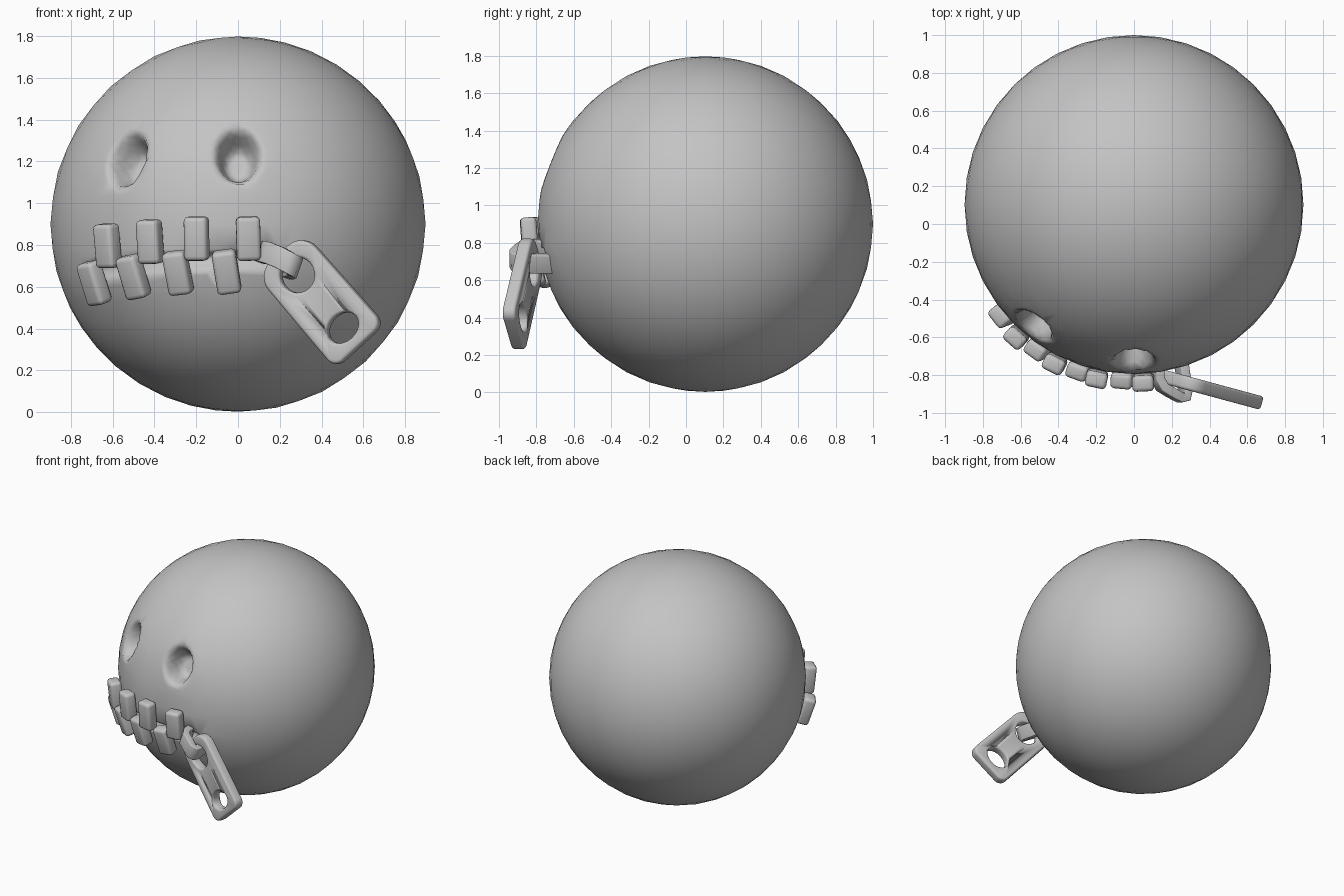
import bpy, bmesh, math
from mathutils import Vector, Matrix

if "Cube" in bpy.data.objects:
    bpy.data.objects.remove(bpy.data.objects["Cube"])

CENTRE = Vector((0, 0.103, 0.9))
R = 0.897

grey = bpy.data.materials.new("grey")
grey.diffuse_color = (0.55, 0.55, 0.55, 1)
grey.use_nodes = True
grey.node_tree.nodes["Principled BSDF"].inputs["Base Color"].default_value = grey.diffuse_color


def finish(name, bm, bevel=0.0, segments=3, angle=40):
    """Turn a bmesh into a smooth, optionally bevelled object."""
    bmesh.ops.recalc_face_normals(bm, faces=bm.faces[:])
    mesh = bpy.data.meshes.new(name)
    bm.to_mesh(mesh)
    bm.free()
    mesh.materials.append(grey)
    mesh.shade_smooth()
    ob = bpy.data.objects.new(name, mesh)
    bpy.context.collection.objects.link(ob)
    if bevel:
        mod = ob.modifiers.new("rounded_edges", 'BEVEL')
        mod.width = bevel
        mod.segments = segments
        mod.limit_method = 'ANGLE'
        mod.angle_limit = math.radians(angle)
    return ob


def surface_frame(x, z, up):
    """Outward normal, side and up vectors on the head at a front position."""
    dx, dz = x - CENTRE.x, z - CENTRE.z
    n = Vector((dx, -math.sqrt(R * R - dx * dx - dz * dz), dz)).normalized()
    u = Vector(up)
    u = (u - n * u.dot(n)).normalized()
    return n, u.cross(n), u


def smoothstep(a, b, t):
    t = min(max((t - a) / (b - a), 0), 1)
    return t * t * (3 - 2 * t)


# Head: a ball, refined around the face, with eye sockets and a mouth groove
eyes = [surface_frame(-0.535, 1.21, (0.06, 0, 1)), surface_frame(0.0, 1.23, (0, 0, 1))]


def mouth_z(x):
    return 0.73 - 0.09 * (x - 0.1) ** 2


def in_face(p):
    if p.y > 0:
        return False
    near_mouth = -0.8 < p.x < 0.32 and abs(p.z + CENTRE.z - mouth_z(p.x)) < 0.1
    return near_mouth or any((p - e[0] * R).length < 0.21 for e in eyes)


bm = bmesh.new()
bmesh.ops.create_icosphere(bm, subdivisions=4, radius=R)
edges = [e for e in bm.edges if in_face((e.verts[0].co + e.verts[1].co) / 2)]
bmesh.ops.subdivide_edges(bm, edges=edges, cuts=4, use_grid_fill=True)
bmesh.ops.triangulate(bm, faces=bm.faces[:])
for v in bm.verts:
    p = v.co.normalized() * R
    move = Vector((0, 0, 0))
    for n, side, up in eyes:
        if p.dot(n) > 0:
            r = math.hypot(p.dot(side) / 0.105, p.dot(up) / 0.135)
            move -= n * 0.16 * (1 - smoothstep(0.45, 1.12, r))
    if p.y < 0:
        end = smoothstep(-0.75, -0.68, p.x) * (1 - smoothstep(0.15, 0.22, p.x))
        gap = abs(p.z + CENTRE.z - mouth_z(p.x))
        move -= p.normalized() * 0.06 * end * (1 - smoothstep(0.01, 0.045, gap))
    v.co = p + move + CENTRE
finish("head", bm)

# Zip teeth: rounded blocks lying on the head (x, z, sideways lean)
teeth = {
    "upper_tooth": [(-0.63, 0.795, -0.02), (-0.425, 0.815, -0.03),
                    (-0.20, 0.83, 0.0), (0.05, 0.83, -0.03)],
    "lower_tooth": [(-0.695, 0.615, -0.16), (-0.505, 0.645, -0.20),
                    (-0.29, 0.665, -0.12), (-0.055, 0.67, -0.14)],
}
for name, row in teeth.items():
    for x, z, lean in row:
        n, side, up = surface_frame(x * 0.94, 0.9 + (z - 0.9) * 0.94, (lean, 0, 1))
        rot = Matrix((side, up, n)).transposed().to_4x4()
        bm = bmesh.new()
        bmesh.ops.create_cube(bm, size=1, matrix=Matrix.Translation(CENTRE + n * 0.945)
                              @ rot @ Matrix.Diagonal((0.115, 0.21, 0.085, 1)))
        finish(name, bm, 0.022)

# Pull tab: rounded plate with two oval holes, facing slightly sideways
turn = math.atan(0.27)
flat_x = Vector((math.cos(turn), -math.sin(turn), 0))
tab_n = Vector((-math.sin(turn), -math.cos(turn), 0))
along = (flat_x * 0.67 + Vector((0, 0, -0.75))).normalized()
across = tab_n.cross(along).normalized()
TAB = Vector((0.393, -0.872, 0.537))


def tab_outline():
    """Rounded rectangle, narrower at the upper end."""
    pts = []
    for sx, sy, start in ((1, 1, 0), (-1, 1, 90), (-1, -1, 180), (1, -1, 270)):
        rad = 0.055 if sx > 0 else 0.095
        half = 0.16 if sx > 0 else 0.155
        for i in range(7):
            a = math.radians(start + 15 * i)
            pts.append((sx * (0.297 - rad) + rad * math.cos(a),
                        sy * (half - rad) + rad * math.sin(a)))
    return pts


def oval(c, a, b):
    return [(c + a * math.cos(math.tau * i / 24), b * math.sin(math.tau * i / 24))
            for i in range(24)]


bm = bmesh.new()
edges = []
for loop in (tab_outline(), oval(-0.16, 0.085, 0.085), oval(0.178, 0.065, 0.085)):
    vs = [bm.verts.new(TAB + along * a + across * b - tab_n * 0.036) for a, b in loop]
    edges += [bm.edges.new((vs[i], vs[i - 1])) for i in range(len(vs))]
bmesh.ops.triangle_fill(bm, use_beauty=True, use_dissolve=False, edges=edges)
ext = bmesh.ops.extrude_face_region(bm, geom=bm.faces[:])
bmesh.ops.translate(bm, vec=tab_n * 0.072,
                    verts=[g for g in ext["geom"] if isinstance(g, bmesh.types.BMVert)])
finish("pull_tab", bm, 0.016)

# Slider loop: bent strip from the mouth end through the upper tab hole
path = [(0.12, -0.74, 0.765), (0.125, -0.82, 0.765), (0.15, -0.865, 0.76),
        (0.20, -0.895, 0.74), (0.245, -0.92, 0.715), (0.268, -0.915, 0.70),
        (0.272, -0.88, 0.695), (0.26, -0.80, 0.69), (0.245, -0.70, 0.69)]
half = Vector((0.33, 0, 0.94)) * 0.052
bm = bmesh.new()
rows = [[bm.verts.new(Vector(p) + half * s) for s in (-1, 1)] for p in path]
for a, b in zip(rows, rows[1:]):
    bm.faces.new((a[0], b[0], b[1], a[1]))
loop = finish("slider_loop", bm)
solid = loop.modifiers.new("thickness", 'SOLIDIFY')
solid.thickness = 0.05
solid.offset = 0
round_mod = loop.modifiers.new("rounded_edges", 'BEVEL')
round_mod.width = 0.014
round_mod.segments = 3
round_mod.limit_method = 'ANGLE'
round_mod.angle_limit = math.radians(65)
